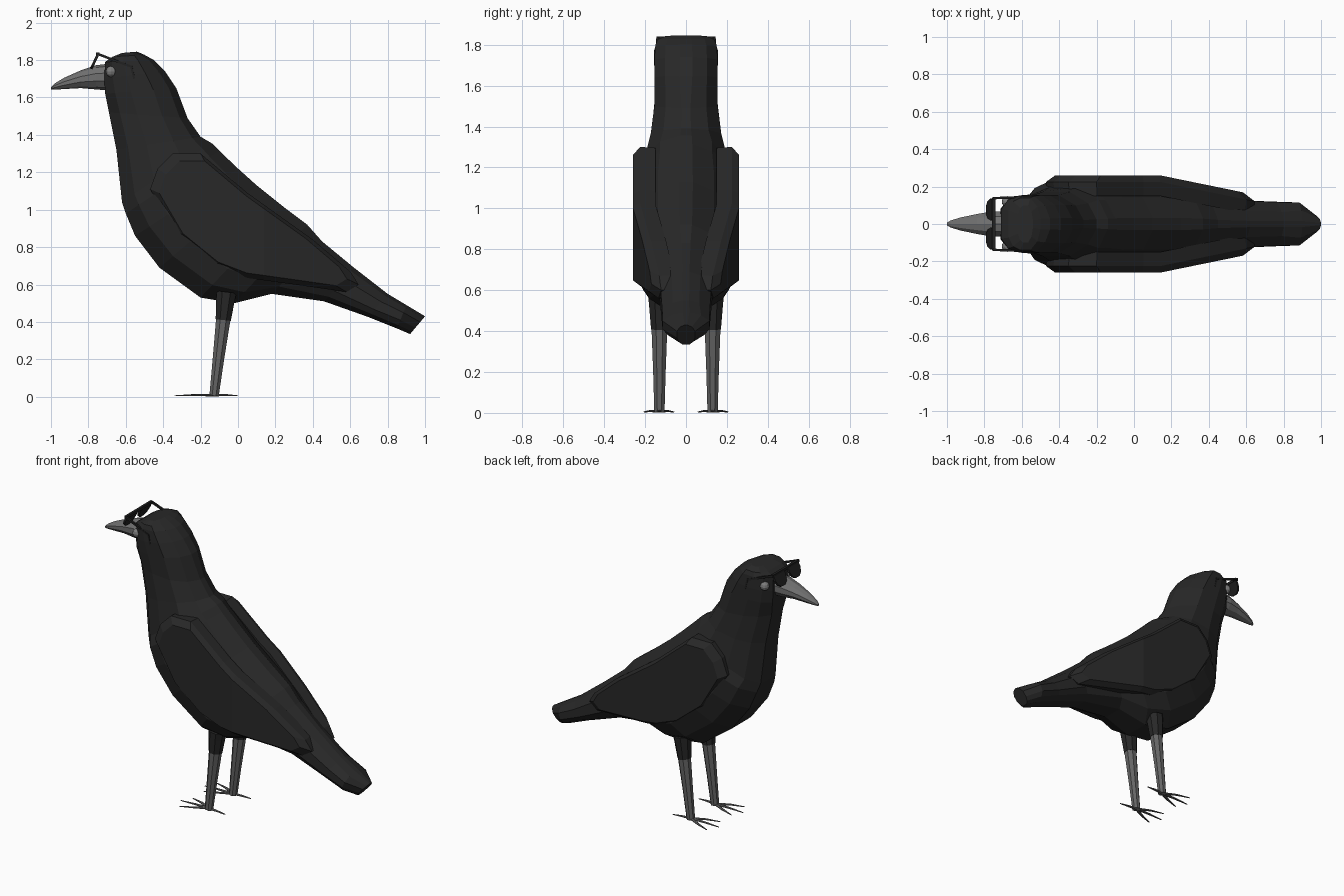
import bpy, bmesh, math
from mathutils import Vector

if "Cube" in bpy.data.objects:
    bpy.data.objects.remove(bpy.data.objects["Cube"])


def material(name, v):
    m = bpy.data.materials.new(name)
    m.diffuse_color = (v, v, v, 1)
    m.use_nodes = True
    m.node_tree.nodes["Principled BSDF"].inputs["Base Color"].default_value = m.diffuse_color
    return m


BLACK = material("black feathers", 0.021)
BEAK = material("beak grey", 0.16)
LEG = material("leg grey", 0.13)
EYE = material("eye grey", 0.2)
FRAME = material("spectacle black", 0.015)


def loft(name, rings, mat, bend=None):
    """Skin a list of equal-length point rings, cap both ends, optionally bend in y past x = 0.14."""
    bm = bmesh.new()
    loops = [[bm.verts.new(p) for p in r] for r in rings]
    n = len(loops[0])
    for a, b in zip(loops, loops[1:]):
        for i in range(n):
            j = (i + 1) % n
            bm.faces.new((a[i], a[j], b[j], b[i]))
    bm.faces.new(loops[0])
    bm.faces.new(loops[-1][::-1])
    if bend:
        bmesh.ops.bisect_plane(bm, geom=bm.verts[:] + bm.edges[:] + bm.faces[:],
                               plane_co=(0.14, 0, 0), plane_no=(1, 0, 0))
        for v in bm.verts:
            v.co.y += bend * max(0, v.co.x - 0.14)
    bmesh.ops.recalc_face_normals(bm, faces=bm.faces)
    me = bpy.data.meshes.new(name)
    bm.to_mesh(me)
    bm.free()
    me.materials.append(mat)
    ob = bpy.data.objects.new(name, me)
    bpy.context.collection.objects.link(ob)
    return ob


def tube(name, path, mat, sides=6, flat=1.0):
    """Tapered tube along (x, y, z, radius) points."""
    pts = [Vector(p[:3]) for p in path]
    rings = []
    for k, p in enumerate(pts):
        d = (pts[min(k + 1, len(pts) - 1)] - pts[max(k - 1, 0)]).normalized()
        ref = Vector((0, 0, 1)) if abs(d.z) < 0.8 else Vector((1, 0, 0))
        u = d.cross(ref).normalized()
        v = d.cross(u)
        r = path[k][3]
        rings.append([p + r * (math.cos(a) * u + flat * math.sin(a) * v)
                      for a in (2 * math.pi * (i + 0.5) / sides for i in range(sides))])
    return loft(name, rings, mat)


# body, head and tail: front/belly point, back/top point, half width
stations = [
    (-0.62, 1.838, -0.54, 1.845, 0.10),
    (-0.67, 1.818, -0.50, 1.828, 0.140),
    (-0.71, 1.79, -0.45, 1.80, 0.150),
    (-0.715, 1.70, -0.39, 1.74, 0.155),
    (-0.71, 1.62, -0.33, 1.65, 0.155),
    (-0.69, 1.52, -0.27, 1.49, 0.155),
    (-0.65, 1.32, -0.20, 1.39, 0.172),
    (-0.62, 1.04, -0.14, 1.355, 0.20),
    (-0.60, 0.98, -0.10, 1.315, 0.235),
    (-0.55, 0.86, 0.00, 1.22, 0.252),
    (-0.42, 0.69, 0.10, 1.13, 0.255),
    (-0.20, 0.53, 0.25, 1.01, 0.252),
    (-0.02, 0.50, 0.37, 0.92, 0.22),
    (0.18, 0.55, 0.45, 0.83, 0.17),
    (0.46, 0.51, 0.62, 0.69, 0.13),
    (0.70, 0.425, 0.80, 0.55, 0.12),
    (0.85, 0.365, 0.90, 0.49, 0.115),
    (0.92, 0.335, 1.00, 0.43, 0.045),
]
# cross-sections (depth, width): blunt head, rounded neck and tail, ridged back
HEAD = [(0, 0.52), (0.14, 0.86), (0.36, 1), (0.68, 1), (0.90, 0.66), (1, 0.2)]
NECK = [(0, 0.40), (0.14, 0.80), (0.36, 1), (0.68, 1), (0.90, 0.64), (1, 0.14)]
BACK = [(0, 0.40), (0.14, 0.82), (0.32, 1), (0.66, 0.97), (0.90, 0.54), (1, 0.13)]
rings = []
for k, (x0, z0, x1, z1, hw) in enumerate(stations):
    half = HEAD if k < 5 else NECK if k < 8 or k > 15 else BACK
    section = half + [(t, -w) for t, w in reversed(half)]
    rings.append([(x0 + (x1 - x0) * t, w * hw, z0 + (z1 - z0) * t) for t, w in section])
loft("body", rings, BLACK)

# beak: x, bottom, top, half width
beak_rings = []
for x, z0, z1, hw in [(-0.66, 1.635, 1.785, 0.07), (-0.76, 1.643, 1.772, 0.07),
                      (-0.84, 1.65, 1.745, 0.056), (-0.93, 1.645, 1.705, 0.036),
                      (-0.98, 1.642, 1.675, 0.02), (-1.0, 1.642, 1.655, 0.008)]:
    beak_rings.append([(x, hw * math.sin(a), (z0 + z1) / 2 - (z1 - z0) / 2 * math.cos(a))
                       for a in (2 * math.pi * i / 10 for i in range(10))])
loft("beak", beak_rings, BEAK)

# wing outline in side view
wing = [(-0.47, 1.11), (-0.43, 1.22), (-0.35, 1.30), (-0.20, 1.30), (0.05, 1.09),
        (0.40, 0.84), (0.60, 0.67), (0.645, 0.60), (0.58, 0.56), (0.30, 0.60),
        (0.05, 0.635), (-0.12, 0.70), (-0.33, 0.87)]

for side, label in ((-1, "right"), (1, "left")):
    # wing, swept in towards the tail
    def wing_ring(s, y):
        return [(0.02 + (x - 0.02) * s, side * y, 0.90 + (z - 0.90) * s) for x, z in wing]
    loft(f"{label}_wing", [wing_ring(0.99, 0.15), wing_ring(1, 0.225), wing_ring(0.90, 0.26)],
         BLACK, bend=-0.205 * side)

    # leg
    y = side * 0.13
    tube(f"{label}_thigh", [(-0.062, y, 0.56, 0.058), (-0.068, y, 0.51, 0.053),
                            (-0.079, y, 0.41, 0.044)], BLACK, 8)
    tube(f"{label}_shin", [(-0.078, y, 0.42, 0.042), (-0.105, y, 0.20, 0.033),
                           (-0.128, y, 0.005, 0.027)], LEG, 8)
    # toes
    for i, (tx, ty) in enumerate([(-0.34, 0.0), (-0.30, 0.075), (-0.30, -0.07), (0.0, 0.01)]):
        tube(f"{label}_toe_{i + 1}",
             [(-0.128, y, 0.009, 0.012), ((-0.128 + tx) / 2, y + side * ty * 0.6, 0.009, 0.009),
              (tx, y + side * ty, 0.005, 0.004)], LEG, 6, 0.6)

    # eye
    bpy.ops.mesh.primitive_uv_sphere_add(segments=10, ring_count=6, radius=0.03,
                                         location=(-0.678, side * 0.119, 1.738))
    eye = bpy.context.object
    eye.name = f"{label}_eye"
    eye.data.materials.append(EYE)

    # spectacle lens: thin tilted plate hanging from the bar
    down = Vector((-0.42, 0, -0.9)).normalized()
    out = Vector((-0.9, 0, 0.42)).normalized()
    top = Vector((-0.75, side * 0.077, 1.828))
    shape = [(-0.055, 0), (0.055, 0), (0.058, 0.03), (0.045, 0.065), (0.02, 0.083),
             (-0.02, 0.083), (-0.045, 0.065), (-0.058, 0.03)]
    loft(f"{label}_lens", [[top + Vector((0, a, 0)) + down * b + out * o for a, b in shape]
                           for o in (-0.007, 0.007)], FRAME)
    # spectacle arm
    tube(f"{label}_spectacle_arm",
         [(-0.755, side * 0.138, 1.835, 0.009), (-0.64, side * 0.142, 1.79, 0.009),
          (-0.57, side * 0.150, 1.765, 0.009), (-0.555, side * 0.152, 1.70, 0.007)], FRAME, 4)

# spectacle bar
tube("spectacle_bar", [(-0.75, -0.14, 1.832, 0.012), (-0.75, 0.14, 1.832, 0.012)], FRAME, 4)
